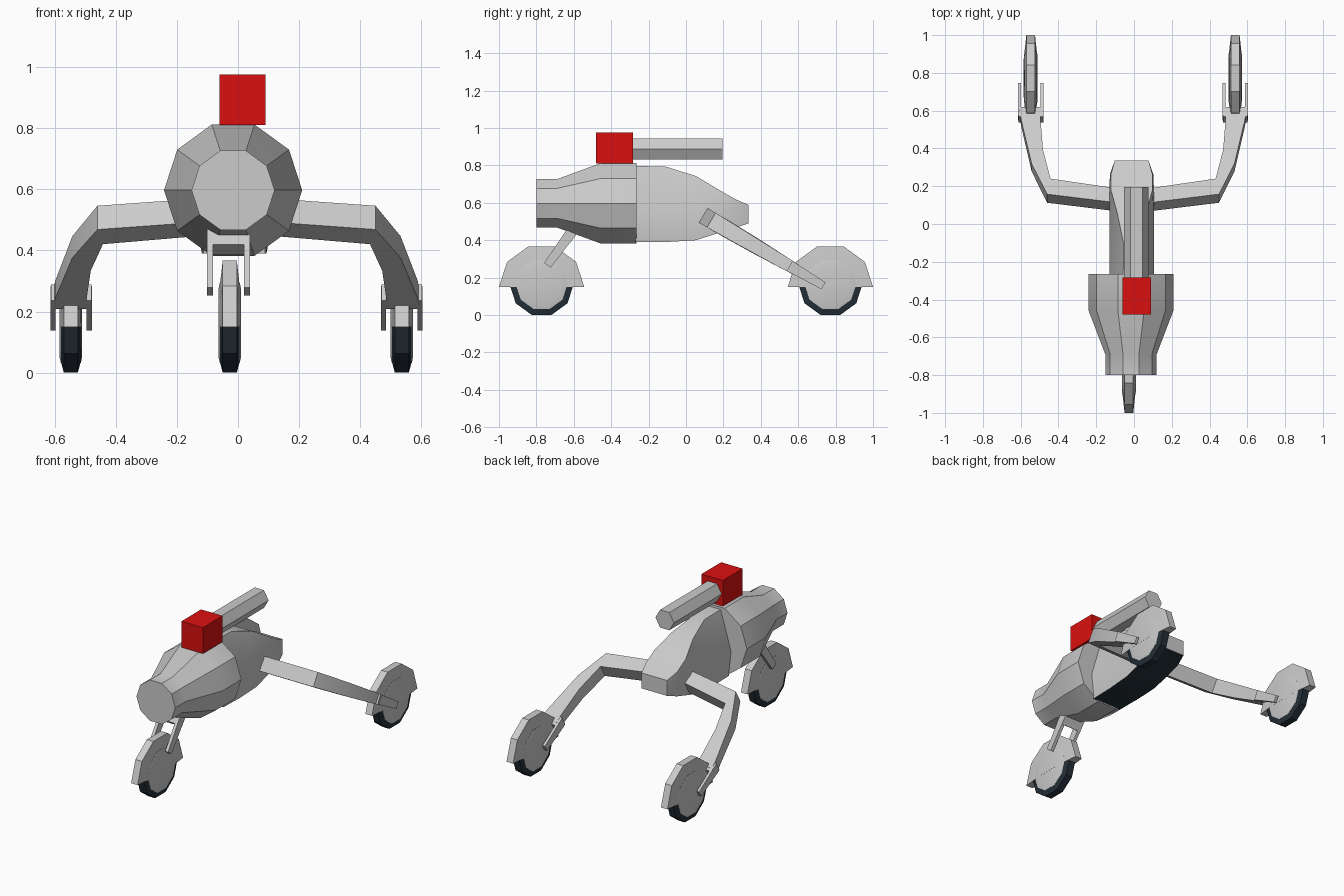
import bpy, bmesh
from math import sin, cos, pi, radians
from mathutils import Vector

cube = bpy.data.objects.get("Cube")
if cube:
    bpy.data.objects.remove(cube, do_unlink=True)


def material(name, rgb):
    m = bpy.data.materials.new(name)
    m.use_nodes = True
    m.diffuse_color = (*rgb, 1)
    bsdf = next(n for n in m.node_tree.nodes if n.type == 'BSDF_PRINCIPLED')
    bsdf.inputs["Base Color"].default_value = (*rgb, 1)
    return m


grey = material("light grey", (0.6, 0.6, 0.6))
dark = material("blue black", (0.017, 0.029, 0.04))
red = material("red", (0.7, 0.005, 0.005))


def loft(name, rings, *mats):
    """Skin a row of equal rings and cap both ends."""
    bm = bmesh.new()
    rows = [[bm.verts.new(p) for p in ring] for ring in rings]
    n = len(rows[0])
    for a, b in zip(rows, rows[1:]):
        for i in range(n):
            j = (i + 1) % n
            bm.faces.new((a[i], a[j], b[j], b[i]))
    bm.faces.new(rows[0])
    bm.faces.new(rows[-1])
    bmesh.ops.recalc_face_normals(bm, faces=bm.faces)
    mesh = bpy.data.meshes.new(name)
    bm.to_mesh(mesh)
    bm.free()
    for m in mats:
        mesh.materials.append(m)
    ob = bpy.data.objects.new(name, mesh)
    bpy.context.collection.objects.link(ob)
    bpy.ops.object.select_all(action='DESELECT')
    ob.select_set(True)
    bpy.context.view_layer.objects.active = ob
    bpy.ops.object.shade_smooth_by_angle(angle=radians(30))
    return ob


def ring_y(cx, cz, y, r, n):
    """Polygon around an axis along y."""
    return [(cx + r * cos(2 * pi * i / n), y, cz + r * sin(2 * pi * i / n)) for i in range(n)]


# Front pod
pod_profile = [(-0.8, 0.136), (-0.69, 0.136), (-0.455, 0.226), (-0.265, 0.226)]
loft("front_pod", [ring_y(-0.016, 0.597, y, r, 10) for y, r in pod_profile], grey)

# Rear hull: y, bottom, shoulder, top, bottom width, shoulder width, top width
hull = [(-0.27, 0.39, 0.55, 0.797, 0.1, 0.118, 0.045),
        (-0.107, 0.39, 0.55, 0.793, 0.105, 0.118, 0.042),
        (0.053, 0.4, 0.55, 0.743, 0.108, 0.118, 0.075),
        (0.18, 0.44, 0.56, 0.667, 0.11, 0.118, 0.11),
        (0.262, 0.465, 0.57, 0.62, 0.11, 0.115, 0.11),
        (0.335, 0.49, 0.54, 0.588, 0.09, 0.09, 0.09)]
rings = []
for y, zb, zm, zt, wb, wm, wt in hull:
    half = [(wb, zb), (wm, zm), (wt, zt)]
    rings.append([(w - 0.0125, y, z) for w, z in half]
                 + [(-w - 0.0125, y, z) for w, z in reversed(half)])
body = loft("rear_hull", rings, grey, dark)
for f in body.data.polygons:
    if f.normal.z < -0.7:
        f.material_index = 1

# Top turret and its barrel
x0, x1, z0, z1 = -0.061, 0.09, 0.81, 0.975
loft("turret_box", [[(x0, y, z0), (x1, y, z0), (x1, y, z1), (x0, y, z1)]
                    for y in (-0.48, -0.283)], red)
loft("barrel", [ring_y(0.013, 0.887, y, 0.065, 6) for y in (-0.3, 0.195)], grey)


# Wheels with half-round covers
def wheel(name, cx, cy):
    def disc(part, cz, inner, outer, wi, wo, count, mat):
        rows = []
        for x, r in ((-wi, inner), (-wo, outer), (wo, outer), (wi, inner)):
            rows.append([(cx + x, cy + r * cos(i * pi / 5), cz + r * sin(i * pi / 5))
                         for i in range(count)])
        loft(name + part, rows, mat)
    disc("_tyre", 0.163, 0.12, 0.171, 0.036, 0.023, 10, dark)
    disc("_hub", 0.163, 0.12, 0.138, 0.0365, 0.0325, 10, grey)
    disc("_cover", 0.15, 0.1, 0.228, 0.037, 0.023, 6, grey)


wheel("front_wheel", -0.027, -0.772)
wheel("left_rear_wheel", 0.536, 0.772)
wheel("right_rear_wheel", -0.547, 0.772)


class Plane:
    """Tilted plane: x across, s along the slope, h off the plane."""

    def __init__(self, cx, side, y, z, dy, dz):
        self.cx, self.side = cx, side
        self.o = Vector((0, y, z))
        self.d = Vector((0, dy, dz)).normalized()
        self.n = Vector((1, 0, 0)).cross(self.d)

    def at(self, x, s, h):
        return self.o + self.d * s + self.n * h + Vector((self.cx + self.side * x, 0, 0))

    def slab(self, name, stations):
        """Stations hold outer x, s, inner x, s and thickness."""
        loft(name, [[self.at(xo, so, -t / 2), self.at(xo, so, t / 2),
                     self.at(xi, si, t / 2), self.at(xi, si, -t / 2)]
                    for xo, so, xi, si, t in stations], grey)


# Rear arms, each ending in a fork
for label, side in (("left", 1), ("right", -1)):
    p = Plane(-0.005, side, 0.105, 0.525, 0.615, -0.36)
    p.slab(label + "_arm", [(0.08, -0.018, 0.08, 0.07, 0.09),
                            (0.455, 0.035, 0.437, 0.13, 0.09),
                            (0.537, 0.225, 0.477, 0.31, 0.082),
                            (0.593, 0.5, 0.49, 0.5, 0.066),
                            (0.6, 0.56, 0.49, 0.56, 0.06)])
    p.slab(label + "_fork_bridge", [(0.607, 0.52, 0.475, 0.52, 0.062),
                                    (0.607, 0.58, 0.475, 0.58, 0.056)])
    for tag, xo, xi in (("outer", 0.609, 0.592), ("inner", 0.49, 0.473)):
        p.slab(f"{label}_{tag}_prong", [(xo, 0.53, xi, 0.53, 0.06),
                                        (xo, 0.73, xi, 0.73, 0.043)])

# Front fork
p = Plane(-0.031, 1, -0.6, 0.46, -0.145, -0.2)
p.slab("front_fork_bridge", [(0.071, -0.03, -0.071, -0.03, 0.06),
                             (0.071, 0.07, -0.071, 0.07, 0.055)])
for tag, k in (("left", 1), ("right", -1)):
    p.slab(f"front_{tag}_prong", [(k * 0.071, -0.04, k * 0.051, -0.04, 0.06),
                                  (k * 0.071, 0.24, k * 0.051, 0.24, 0.043)])
